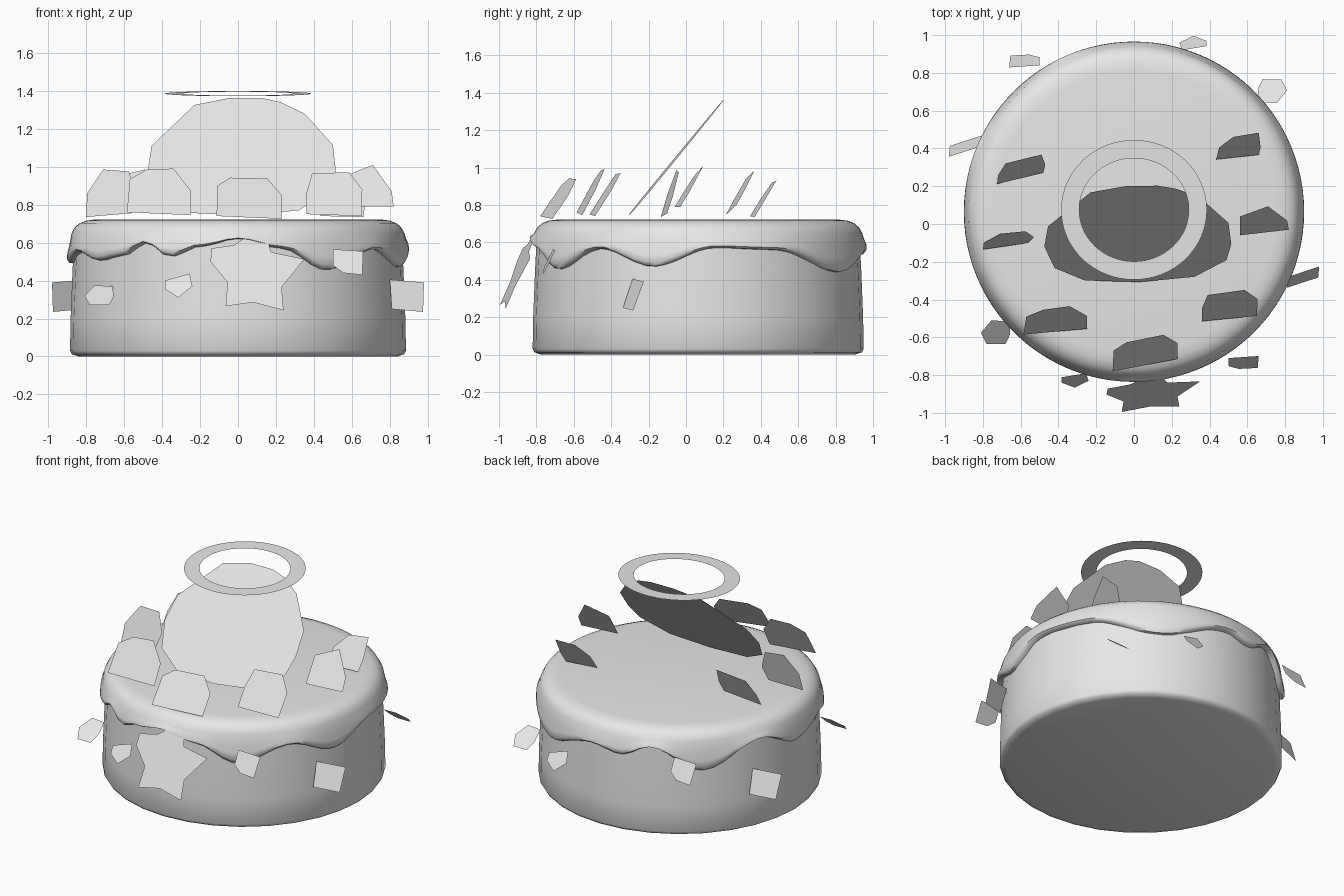
import bpy, bmesh, math

if "Cube" in bpy.data.objects:
    bpy.data.objects.remove(bpy.data.objects["Cube"], do_unlink=True)

CY = 0.065  # y of the cake's axis

grey = bpy.data.materials.new("light_grey")
grey.use_nodes = True
grey.diffuse_color = (0.8, 0.8, 0.8, 1)
grey.node_tree.nodes["Principled BSDF"].inputs["Base Color"].default_value = (0.8, 0.8, 0.8, 1)


def finish(name, bm, smooth=False):
    mesh = bpy.data.meshes.new(name)
    bm.to_mesh(mesh)
    bm.free()
    obj = bpy.data.objects.new(name, mesh)
    bpy.context.collection.objects.link(obj)
    mesh.materials.append(grey)
    if smooth:
        bpy.ops.object.select_all(action='DESELECT')
        obj.select_set(True)
        bpy.context.view_layer.objects.active = obj
        bpy.ops.object.shade_smooth_by_angle(angle=math.radians(50))
    return obj


def loft(name, rings, cap_start=False, cap_end=False, smooth=False):
    """Skin a list of closed point rings, given from bottom to top."""
    bm = bmesh.new()
    vr = [[bm.verts.new(p) for p in ring] for ring in rings]
    n = len(vr[0])
    for a, b in zip(vr, vr[1:]):
        for i in range(n):
            j = (i + 1) % n
            bm.faces.new((a[i], a[j], b[j], b[i]))
    if cap_start:
        bm.faces.new(vr[0][::-1])
    if cap_end:
        bm.faces.new(vr[-1])
    return finish(name, bm, smooth)


def circle(r, z, n):
    return [(r * math.cos(2 * math.pi * i / n), CY + r * math.sin(2 * math.pi * i / n), z)
            for i in range(n)]


# Sponge body
loft("cake_body", [circle(r, z, 32) for r, z in
                   ((0.84, 0.0), (0.875, 0.012), (0.885, 0.03), (0.882, 0.2), (0.872, 0.45), (0.862, 0.65))],
     cap_start=True, smooth=True)

# Icing with a dripping lower edge: (angle in degrees, edge height)
drips = [(-16, .47), (6, .57), (27, .56), (58, .44), (88, .56), (100, .53), (113, .61), (134, .45),
         (159, .61), (180, .49), (200, .55), (214, .505), (226, .53), (237, .60), (246, .525),
         (257, .58), (270, .62), (285, .57), (302, .455), (324, .565), (344, .47)]


def drip_height(deg):
    if deg > 344:
        deg -= 360
    for (a0, z0), (a1, z1) in zip(drips, drips[1:]):
        if a0 <= deg <= a1:
            t = (1 - math.cos(math.pi * (deg - a0) / (a1 - a0))) / 2
            return z0 + (z1 - z0) * t


N = 96
# (radius, share of the way from drip edge to rim height)
skirt = [(0.862, 0.0), (0.888, 0.02), (0.901, 0.14), (0.899, 0.35), (0.887, 0.65), (0.877, 1.0)]
rings = []
for r, t in skirt:
    ring = []
    for i in range(N):
        a = 2 * math.pi * i / N
        low = drip_height(math.degrees(a))
        ring.append((r * math.cos(a), CY + r * math.sin(a), low + (0.65 - low) * t))
    rings.append(ring)
rings += [circle(r, z, N) for r, z in ((0.86, 0.68), (0.835, 0.702), (0.80, 0.716), (0.75, 0.722))]
loft("icing", rings, cap_end=True, smooth=True)


# Thin flat cards: outline in x and z on the plane y = y0 + sx*(x - x0) + sz*(z - z0)
def card(name, outline, y0, sx, sz, turned=False):
    x0, z0 = outline[0]
    bm = bmesh.new()
    verts = []
    for x, z in outline:
        y = y0 + sx * (x - x0) + sz * (z - z0)
        verts.append(bm.verts.new((-x, 2 * CY - y, z) if turned else (x, y, z)))
    face = bm.faces.new(verts)
    face.normal_update()
    if (face.normal.y > 0) != turned:
        face.normal_flip()
    return finish(name, bm)


# Large round slice leaning back on top
card("large_slice", [(.03, .742), (.32, .77), (.49, .875), (.515, .98), (.50, 1.115), (.35, 1.28),
                     (.225, 1.34), (.125, 1.362), (-.045, 1.362), (-.23, 1.325), (-.455, 1.11),
                     (-.475, .98), (-.42, .84), (-.26, .757)], -.307, .015, .82)

# Small pieces standing on the icing
pieces = [
    ([(-.725, .745), (-.72, .83), (-.68, .94), (-.49, .985), (-.47, .88), (-.48, .80)], .212, .12, .53),
    ([(-.80, .735), (-.795, .86), (-.71, .985), (-.575, .975), (-.53, .85), (-.56, .755)], -.135, .12, .29),
    ([(-.585, .76), (-.57, .935), (-.48, .985), (-.34, .99), (-.25, .875), (-.25, .745)], -.585, .113, .53),
    ([(-.113, .74), (-.108, .90), (-.04, .942), (.155, .937), (.23, .85), (.23, .725)], -.78, .22, .68),
    ([(.36, .75), (.36, .86), (.39, .965), (.585, .97), (.655, .88), (.65, .74)], -.515, .12, .63),
    ([(.56, .79), (.56, .95), (.71, 1.01), (.81, .87), (.82, .79)], -.06, .115, .62),
    ([(.435, .74), (.45, .84), (.525, .92), (.66, .93), (.67, .80), (.66, .735)], .342, .12, .6),
]
for i, (outline, y0, sx, sz) in enumerate(pieces):
    card(f"top_piece_{i + 1}", outline, y0, sx, sz)

# Star on the front
card("front_star", [(-.065, .265), (.08, .285), (.24, .243), (.23, .365), (.35, .513), (.175, .55),
                    (.145, .65), (.08, .656), (-.02, .587), (-.14, .57), (-.145, .50), (-.055, .39)],
     -.995, .13, .435)

# Pieces around the side, repeated half a turn round the cake
side_pieces = [
    ([(-.755, .375), (-.66, .37), (-.655, .315), (-.68, .27), (-.78, .27), (-.81, .32)], -.51, 0, 1.2),
    ([(-.255, .437), (-.24, .37), (-.315, .31), (-.385, .355), (-.385, .40)], -.79, 0, .6),
    ([(.50, .565), (.66, .555), (.655, .43), (.555, .44), (.50, .48)], -.71, .1, .5),
    ([(.80, .405), (.98, .39), (.975, .235), (.81, .25)], -.285, .36, .36),
]
for i, (outline, y0, sx, sz) in enumerate(side_pieces):
    for turned, label in ((False, "front"), (True, "back")):
        card(f"{label}_side_piece_{i + 1}", outline, y0, sx, sz, turned)

# Flat ring hovering above, slightly tilted
ring_loops = []
for rx, ry in ((0.386, 0.37), (0.29, 0.273)):
    loop = []
    for i in range(64):
        a = 2 * math.pi * i / 64
        y = ry * math.sin(a)
        loop.append((rx * math.cos(a), 0.075 + y, 1.385 + 0.037 * y))
    ring_loops.append(loop)
loft("floating_ring", ring_loops)
